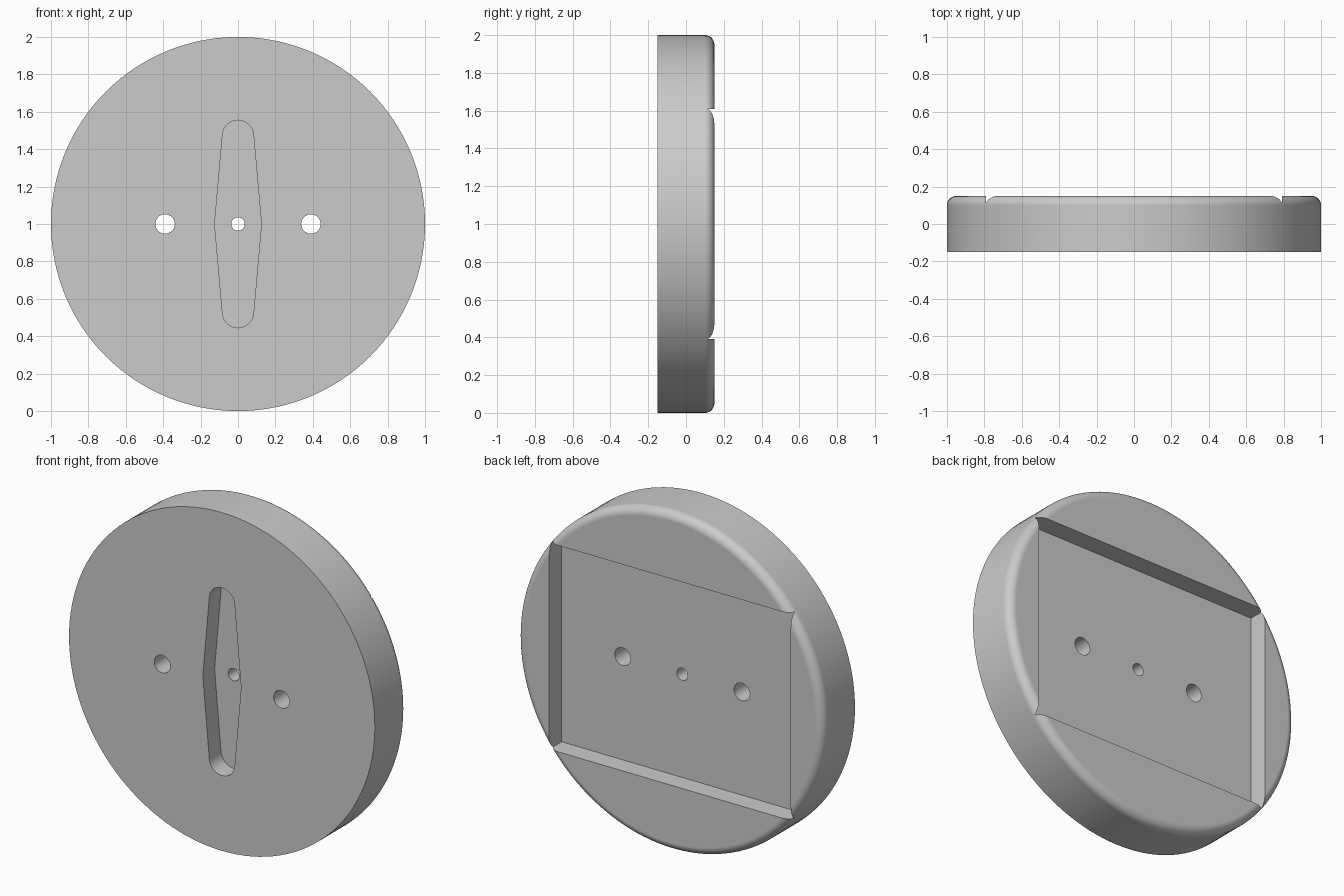
import bpy, bmesh
from math import sin, cos, pi, radians

cube = bpy.data.objects.get("Cube")
if cube:
    bpy.data.objects.remove(cube, do_unlink=True)

MID = 1.0            # height of the disc axis
FRONT, BACK = -0.15, 0.15
FILLET = 0.05

grey = bpy.data.materials.new("plain grey")
grey.use_nodes = True
grey.diffuse_color = (0.6, 0.6, 0.6, 1)
grey.node_tree.nodes["Principled BSDF"].inputs["Base Color"].default_value = (0.6, 0.6, 0.6, 1)


def arc(radius, start, end, steps, cx=0.0, cz=0.0):
    angles = [start + (end - start) * i / steps for i in range(steps + 1)]
    return [(cx + radius * cos(a), cz + radius * sin(a)) for a in angles]


def circle(radius, steps, cx=0.0):
    return arc(radius, 0, 2 * pi, steps, cx)[:-1]


def loft(name, sections):
    """Join matching (outline, y) sections into a closed solid."""
    bm = bmesh.new()
    rings = [[bm.verts.new((x, y, z + MID)) for x, z in outline] for outline, y in sections]
    bm.faces.new(rings[0])
    bm.faces.new(rings[-1][::-1])
    for a, b in zip(rings, rings[1:]):
        for i in range(len(a)):
            j = (i + 1) % len(a)
            bm.faces.new((a[i], b[i], b[j], a[j]))
    bmesh.ops.recalc_face_normals(bm, faces=bm.faces)
    mesh = bpy.data.meshes.new(name)
    bm.to_mesh(mesh)
    bm.free()
    mesh.materials.append(grey)
    obj = bpy.data.objects.new(name, mesh)
    bpy.context.collection.objects.link(obj)
    return obj


# Disc with a rounded back rim
sections = [(circle(1, 128), FRONT)]
for r, y in arc(FILLET, 0, pi / 2, 8, 1 - FILLET, BACK - FILLET):
    sections.append((circle(r, 128), y))
disc = loft("disc", sections)

# Rectangular pocket in the back
w, h = 0.79, 0.61
pocket = [(-w, -h), (w, -h), (w, h), (-w, h)]
cutters = [loft("pocket_cutter", [(pocket, 0.035), (pocket, 0.3)])]

# Tapered slot with round ends in the front
tilt = radians(5)
upper = arc(0.083, tilt, pi - tilt, 20, 0, 0.472)
slot = [(0.125, 0)] + upper + [(-0.125, 0)] + [(-x, -z) for x, z in upper]
cutters.append(loft("slot_cutter", [(slot, -0.3), (slot, -0.04)]))

# Through holes
for name, x, r in (("left", 0.39, 0.052), ("right", -0.39, 0.052), ("centre", 0, 0.036)):
    hole = circle(r, 32, x)
    cutters.append(loft(name + "_hole_cutter", [(hole, -0.3), (hole, 0.3)]))

bpy.ops.object.select_all(action='DESELECT')
bpy.context.view_layer.objects.active = disc
disc.select_set(True)
for cutter in cutters:
    cut = disc.modifiers.new(cutter.name, 'BOOLEAN')
    cut.operation = 'DIFFERENCE'
    cut.solver = 'EXACT'
    cut.object = cutter
    bpy.ops.object.modifier_apply(modifier=cut.name)
    bpy.data.objects.remove(cutter, do_unlink=True)

# Smooth rim and crisp cut edges
bpy.ops.object.shade_smooth_by_angle(angle=radians(30))
weighted = disc.modifiers.new("even_shading", 'WEIGHTED_NORMAL')
weighted.keep_sharp = True
